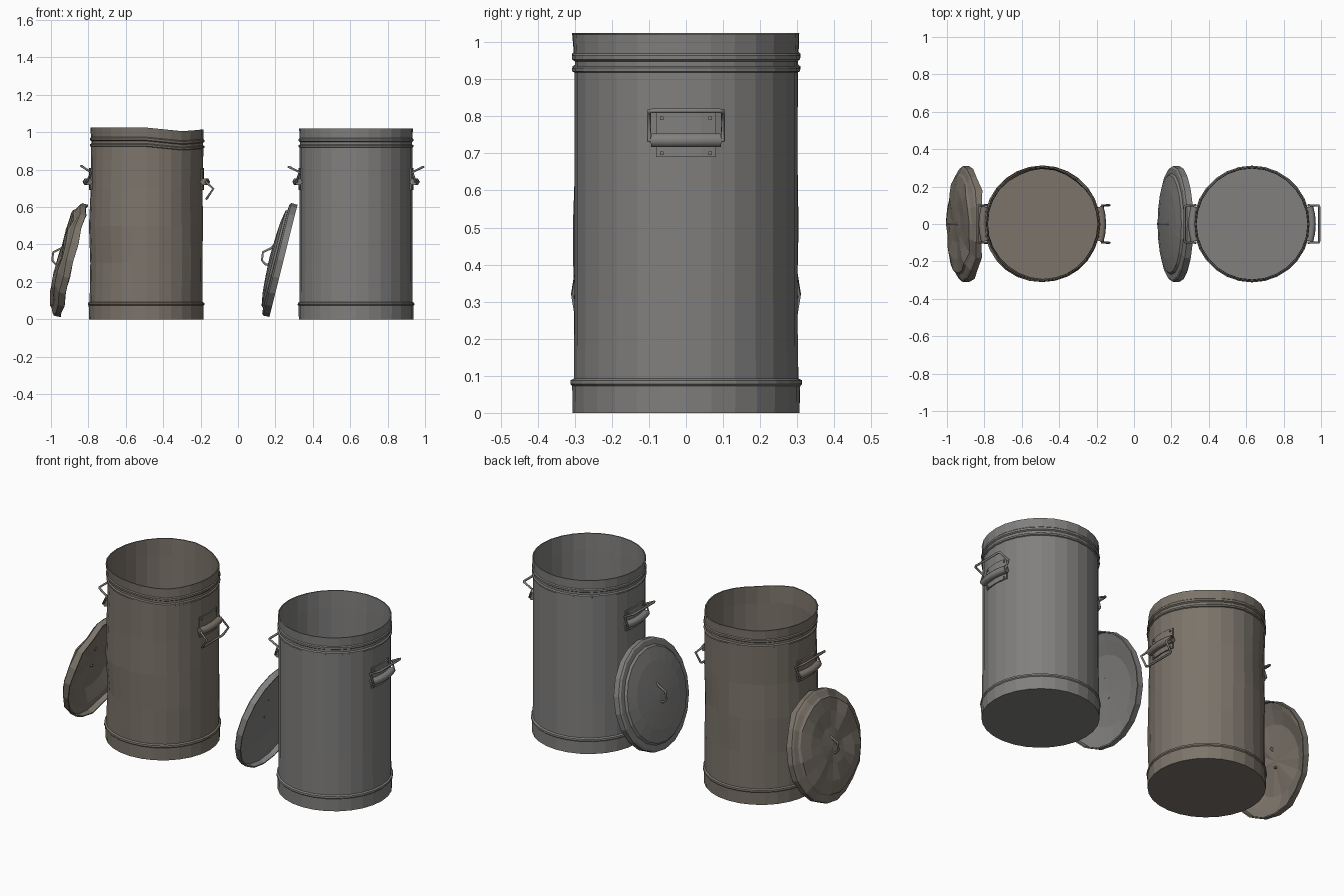
import bpy, bmesh
from math import sin, cos, pi, radians
from mathutils import Matrix, Vector, noise

if "Cube" in bpy.data.objects:
    bpy.data.objects.remove(bpy.data.objects["Cube"])


def material(name, rgb):
    m = bpy.data.materials.new(name)
    m.diffuse_color = (*rgb, 1)
    m.use_nodes = True
    m.node_tree.nodes["Principled BSDF"].inputs["Base Color"].default_value = m.diffuse_color
    return m


CLEAN = material("galvanised", (0.22, 0.215, 0.21))
RUSTY = material("rusted", (0.20, 0.175, 0.145))


def add_object(name, bm, mat, matrix):
    bmesh.ops.recalc_face_normals(bm, faces=bm.faces)
    me = bpy.data.meshes.new(name)
    bm.to_mesh(me)
    bm.free()
    me.materials.append(mat)
    me.transform(matrix)
    ob = bpy.data.objects.new(name, me)
    bpy.context.collection.objects.link(ob)
    return ob


def lathe(name, profile, sides, mat, matrix, dent=None):
    """Spin an (r, z) profile that starts and ends on the axis."""
    bm = bmesh.new()
    rings = []
    for r, z in profile:
        if r == 0:
            rings.append([bm.verts.new((0, 0, z))] * sides)
        else:
            rings.append([bm.verts.new((r * cos(2 * pi * i / sides),
                                        r * sin(2 * pi * i / sides), z))
                          for i in range(sides)])
    for a, b in zip(rings, rings[1:]):
        for i in range(sides):
            j = (i + 1) % sides
            bm.faces.new(dict.fromkeys((a[i], a[j], b[j], b[i])))
    if dent:
        for v in bm.verts:
            dent(v.co)
    return add_object(name, bm, mat, matrix)


def wire(name, points, radius, mat, matrix, cyclic=False):
    cu = bpy.data.curves.new(name, 'CURVE')
    cu.dimensions = '3D'
    cu.bevel_depth = radius
    cu.bevel_resolution = 1
    cu.use_fill_caps = True
    sp = cu.splines.new('POLY')
    sp.points.add(len(points) - 1)
    for p, co in zip(sp.points, points):
        p.co = (*(matrix @ Vector(co)), 1)
    sp.use_cyclic_u = cyclic
    cu.materials.append(mat)
    ob = bpy.data.objects.new(name, cu)
    bpy.context.collection.objects.link(ob)
    bpy.ops.object.select_all(action='DESELECT')
    ob.select_set(True)
    bpy.context.view_layer.objects.active = ob
    bpy.ops.object.convert(target='MESH')


CAN = [(0, 0), (.306, 0), (.307, .073), (.312, .078), (.311, .088), (.302, .093),
       (.301, .30), (.301, .50), (.301, .70), (.301, .918), (.307, .921), (.307, .930),
       (.300, .935), (.300, .948), (.307, .953), (.307, .964), (.302, .969),
       (.304, 1.02), (.298, 1.02), (.296, .92), (.296, .70), (.296, .50), (.296, .30),
       (.296, .09), (.296, .01), (0, .01)]
LID = [(0, .077), (.10, .073), (.19, .067), (.262, .055), (.272, .044), (.300, .042),
       (.310, .034), (.309, 0), (.302, 0), (.301, .030), (.265, .038), (.19, .058), (0, .066)]


def dent_can(co):
    # dents fade out towards the base, and the rim sags on one side
    k = min(1, co.z / .3)
    f = 1 + .035 * k * noise.noise(co * 5)
    co.x *= f
    co.y *= f
    if co.z > .9:
        co.z += .005 - .02 * max(0, 1 - abs(co.x - .2) / .2)


def dent_lid(co):
    co.z += .018 * noise.noise(co * 9) + (.010 if .04 < co.z and co.xy.length < .28 else 0)


def bracket(name, mat, matrix):
    """Curved back plate with a rolled sleeve and rivets, on the +x side."""
    def arc(r, w, n=4):
        return [(r * cos(a), r * sin(a)) for a in
                (w / .31 * (2 * i / n - 1) for i in range(n + 1))]
    bm = bmesh.new()
    loop = arc(.307, .082) + arc(.298, .082)[::-1]
    face = bm.faces.new([bm.verts.new((x, y, .69)) for x, y in loop])
    ext = bmesh.ops.extrude_face_region(bm, geom=[face])
    for v in ext['geom']:
        if isinstance(v, bmesh.types.BMVert):
            v.co.z = .81
    add_object(name + "_plate", bm, mat, matrix)
    wire(name + "_sleeve", [(x, y, .735) for x, y in arc(.32, .09)], .021, mat, matrix)
    bm = bmesh.new()
    for y in (-.065, .065):
        for z in (.70, .795):
            bmesh.ops.create_cube(bm, size=.009, matrix=Matrix.Translation((.301, y, z)))
    add_object(name + "_rivets", bm, mat, matrix)


def swing_handle(name, angle, mat, matrix):
    """Bent wire loop hinged in the sleeve."""
    rot = Matrix.Translation((.318, 0, .735)) @ Matrix.Rotation(radians(angle), 4, 'Y')
    half = [(0, .08, 0), (0, .10, 0), (-.016, .10, .052), (.037, .099, .078), (.042, .09, .08)]
    pts = half + [(x, -y, z) for x, y, z in half[::-1]]
    wire(name, pts, .0065, mat, matrix @ rot, True)


def bin_set(prefix, x, mat, sides, right_angle, left_angle, dented):
    base = Matrix.Translation((x, 0, 0))
    # body
    lathe(prefix + "_can_body", CAN, sides, mat, base, dent_can if dented else None)
    # side handles
    for side, turn, ang in (("right", 0, right_angle), ("left", pi, left_angle)):
        m = base @ Matrix.Rotation(turn, 4, 'Z')
        bracket(f"{prefix}_{side}_bracket", mat, m)
        swing_handle(f"{prefix}_{side}_handle", ang, mat, m)
    # lid leaning on the left side
    d, n, c = Vector((.243, 0, .970)), Vector((-.970, 0, .243)), Vector((x - .388, 0, .3125))
    lean = Matrix(((d.x, 0, n.x, c.x), (0, 1, 0, 0), (d.z, 0, n.z, c.z), (0, 0, 0, 1)))
    lathe(prefix + "_lid", LID, 20, mat, lean, dent_lid if dented else None)
    grip = [(.075, 0, .066), (.048, 0, .082), (.018, 0, .118), (-.026, 0, .112),
            (-.042, 0, .088), (-.036, 0, .062)]
    wire(prefix + "_lid_grip", grip, .0065, mat, lean)


bin_set("clean", .631, CLEAN, 28, 0, 0, False)
bin_set("rusty", -.490, RUSTY, 28, 150, -8, True)
